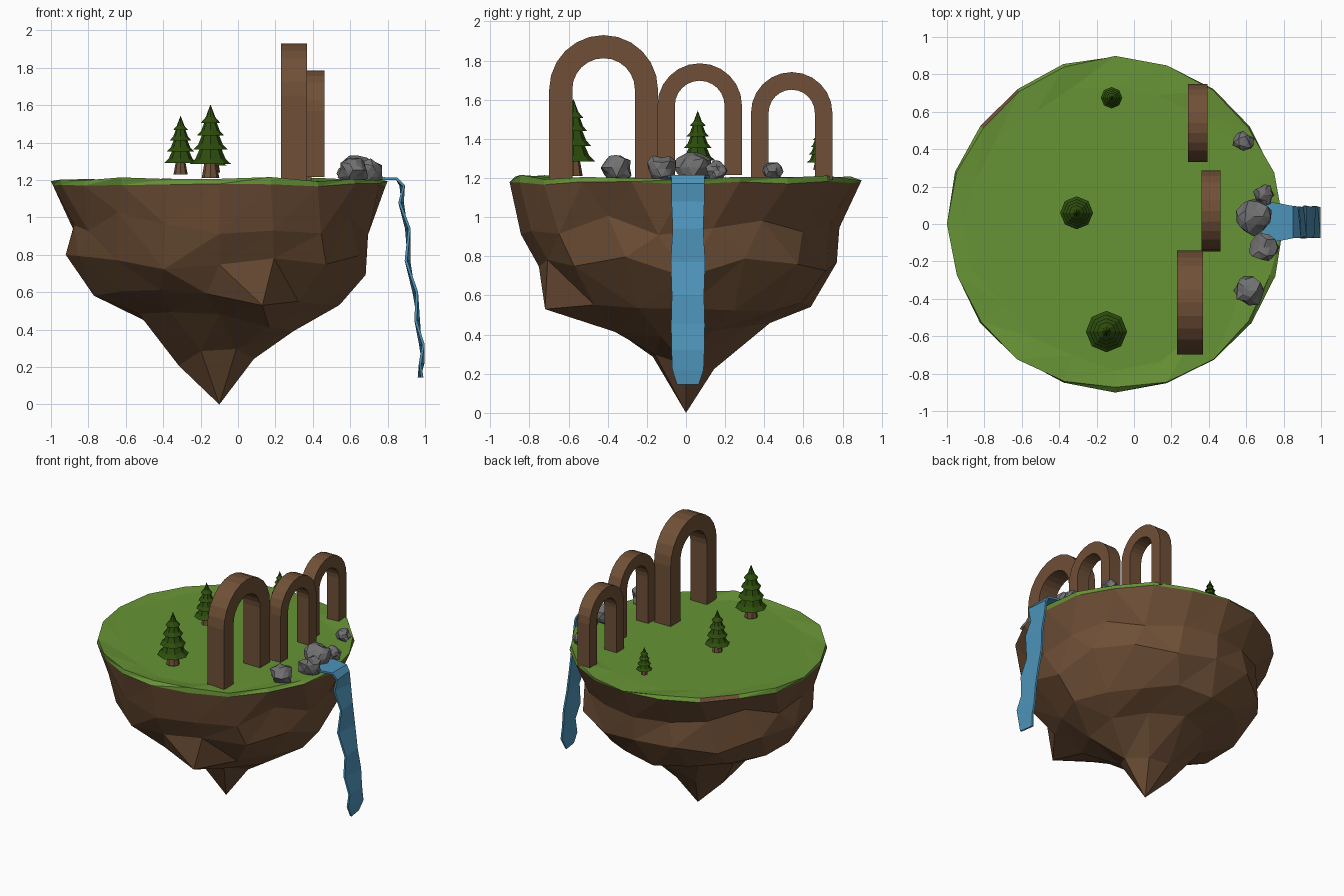
import bpy, bmesh, math, random
from mathutils import Vector

if "Cube" in bpy.data.objects:
    bpy.data.objects.remove(bpy.data.objects["Cube"])

random.seed(7)


def material(name, rgb):
    m = bpy.data.materials.new(name)
    m.diffuse_color = (*rgb, 1)
    m.use_nodes = True
    m.node_tree.nodes["Principled BSDF"].inputs["Base Color"].default_value = m.diffuse_color
    return m


BROWN = material("earth brown", (0.160, 0.080, 0.038))
GRASS = material("grass green", (0.136, 0.295, 0.036))
PINE = material("pine green", (0.026, 0.074, 0.004))
STONE = material("stone grey", (0.165, 0.165, 0.168))
WATER = material("water blue", (0.075, 0.295, 0.490))


def finish(bm, name, *mats):
    bmesh.ops.recalc_face_normals(bm, faces=bm.faces[:])
    me = bpy.data.meshes.new(name)
    bm.to_mesh(me)
    bm.free()
    for m in mats:
        me.materials.append(m)
    ob = bpy.data.objects.new(name, me)
    bpy.context.collection.objects.link(ob)
    return ob


def jit(a):
    return random.uniform(-a, a)


# ---------- island: stacked irregular rings stitched with triangles ----------
CX = -0.1


def ring(bm, n, off, ctrl, jr, jz):
    """ctrl: (radius, z) toward +x, +y, -x, -y, blended in between."""
    out = []
    for i in range(n):
        t = (i + off) / n
        k, f = int(t * 4) % 4, t * 4 % 1
        (r0, z0), (r1, z1) = ctrl[k], ctrl[(k + 1) % 4]
        r, z = r0 + (r1 - r0) * f + jit(jr), z0 + (z1 - z0) * f + jit(jz)
        a = t * math.tau
        out.append((t, bm.verts.new((CX + r * math.cos(a), r * math.sin(a), z))))
    return out


def stitch(bm, A, B, mat):
    i = j = 0
    while i < len(A) or j < len(B):
        ta = A[i + 1][0] if i + 1 < len(A) else A[0][0] + 1 + (i >= len(A)) * 9
        tb = B[j + 1][0] if j + 1 < len(B) else B[0][0] + 1 + (j >= len(B)) * 9
        a, b = A[i % len(A)][1], B[j % len(B)][1]
        if ta <= tb:
            i += 1
            f = bm.faces.new((a, b, A[i % len(A)][1]))
        else:
            j += 1
            f = bm.faces.new((a, b, B[j % len(B)][1]))
        f.material_index = mat


bm = bmesh.new()
inner = ring(bm, 20, 0, [(0.77, 1.195)] * 4, 0.05, 0)
rim = ring(bm, 20, 0, [(0.885, 1.200)] * 4, 0.014, 0.016)
lip = ring(bm, 20, 0, [(0.894, 1.175)] * 4, 0.008, 0.010)
r1 = ring(bm, 18, 0.5, [(0.80, 0.95), (0.79, 1.0), (0.79, 0.98), (0.86, 0.96)], 0.02, 0.06)
r2 = ring(bm, 16, 0, [(0.78, 0.74), (0.79, 0.74), (0.80, 0.77), (0.78, 0.77)], 0.03, 0.05)
r3 = ring(bm, 15, 0, [(0.62, 0.54), (0.62, 0.54), (0.68, 0.58), (0.62, 0.60)], 0.025, 0.03)
r4 = ring(bm, 10, 0.5, [(0.42, 0.39), (0.41, 0.45), (0.43, 0.48), (0.45, 0.46)], 0.02, 0.03)
r5 = ring(bm, 6, 0, [(0.19, 0.24), (0.16, 0.22), (0.22, 0.21), (0.18, 0.30)], 0.01, 0.02)
# sharp outcrop on the front
r3[12][1].co = (0.13, -0.72, 0.53)
# exact left and right extent of the rim
rim[0][1].co.x, rim[10][1].co.x = 0.8, -1.0

bm.faces.new([v for _, v in inner]).material_index = 1
stitch(bm, inner, rim, 1)
stitch(bm, rim, lip, 1)
for A, B in ((lip, r1), (r1, r2), (r2, r3), (r3, r4), (r4, r5)):
    stitch(bm, A, B, 0)
tip = bm.verts.new((CX, 0, 0))
for k in range(6):
    bm.faces.new((r5[k][1], r5[(k + 1) % 6][1], tip))
# bare patch of earth on the back left of the rim
for f in bm.faces:
    c = f.calc_center_median()
    a = math.degrees(math.atan2(c.y, c.x - CX))
    if f.material_index == 1 and 125 < a < 145 and math.hypot(c.x - CX, c.y) > 0.86:
        f.material_index = 0
finish(bm, "floating_island", BROWN, GRASS)


# ---------- arches: half-round profile swept through x ----------
def arch(name, x0, x1, cy, ro, ri, z0, spring, n=12):
    bm = bmesh.new()

    def curve(r):
        arc = [(cy + r * math.cos(math.pi * i / n), spring + r * math.sin(math.pi * i / n))
               for i in range(n + 1)]
        return [(cy + r, z0)] + arc + [(cy - r, z0)]
    o, i = curve(ro), curve(ri)
    strips = [[bm.verts.new((x, y, z)) for y, z in c]
              for x, c in ((x0, o), (x1, o), (x1, i), (x0, i))]
    for s in range(4):
        A, B = strips[s], strips[(s + 1) % 4]
        for k in range(len(A) - 1):
            bm.faces.new((A[k], A[k + 1], B[k + 1], B[k]))
    for k in (0, -1):
        bm.faces.new([s[k] for s in strips])
    finish(bm, name, BROWN)


arch("large_arch", 0.23, 0.37, -0.421, 0.278, 0.16, 1.195, 1.652)
arch("middle_arch", 0.36, 0.463, 0.07, 0.216, 0.127, 1.215, 1.570)
arch("small_arch", 0.29, 0.392, 0.540, 0.208, 0.118, 1.19, 1.533)


# ---------- pine trees: flared trunk and four skirts with flared brims ----------
def cone(bm, r0, r1, z0, z1, n, loc):
    vs = bmesh.ops.create_cone(bm, cap_ends=True, segments=n, radius1=r0, radius2=r1,
                               depth=z1 - z0)["verts"]
    for v in vs:
        v.co += Vector((loc[0], loc[1], (z0 + z1) / 2))


def tree(name, x, y, base, h):
    bm = bmesh.new()
    cone(bm, 0.12 * h, 0.08 * h, base, base + 0.22 * h, 8, (x, y))
    finish(bm, name + "_trunk", BROWN)
    bm = bmesh.new()
    tiers = [(0.19, 0.43, 0.28, 0.13), (0.39, 0.62, 0.23, 0.10),
             (0.58, 0.79, 0.18, 0.07), (0.75, 1.0, 0.13, 0.0)]
    for z0, z1, ra, rb in tiers:
        zm, rm = z0 + (z1 - z0) * 0.3, ra + (rb - ra) * 0.5
        cone(bm, ra * h, rm * h, base + z0 * h, base + zm * h, 8, (x, y))
        cone(bm, rm * h, rb * h, base + zm * h, base + z1 * h, 8, (x, y))
    finish(bm, name + "_foliage", PINE)


tree("large_pine", -0.147, -0.575, 1.21, 0.395)
tree("middle_pine", -0.307, 0.06, 1.23, 0.315)
tree("small_pine", -0.12, 0.675, 1.24, 0.205)

# ---------- boulders around the spring ----------
ROCKS = [(0.64, 0.04, 0.102, 0.085), (0.695, -0.125, 0.086, 0.075), (0.615, -0.355, 0.088, 0.085),
         (0.695, 0.155, 0.060, 0.055), (0.585, 0.44, 0.057, 0.052)]
for k, (x, y, r, rz) in enumerate(ROCKS):
    bm = bmesh.new()
    bmesh.ops.create_icosphere(bm, subdivisions=2, radius=1)
    for v in bm.verts:
        d = v.co * random.uniform(0.72, 1.08)
        v.co = (x + d.x * r, y + d.y * r, max(1.19, 1.252 + (rz - 0.083) * 0.6 + d.z * rz))
    finish(bm, f"boulder_{k + 1}", STONE)

# ---------- waterfall: wavy ribbon pouring over the edge ----------
PATH = [(0.68, 1.205, 0.115), (0.78, 1.208, 0.10), (0.848, 1.208, 0.086), (0.878, 1.17, 0.084),
        (0.872, 1.08, 0.084), (0.908, 0.94, 0.078), (0.906, 0.77, 0.088), (0.948, 0.60, 0.082),
        (0.958, 0.45, 0.086), (0.983, 0.32, 0.084), (0.982, 0.22, 0.08), (0.976, 0.145, 0.055)]
bm = bmesh.new()
prev = None
for k, (x, z, w) in enumerate(PATH):
    tw = 0.008 * (-1) ** k if k > 2 else 0
    row = [bm.verts.new((x + s * tw, 0.01 + s * w, z)) for s in (-1, 1)]
    if prev:
        bm.faces.new((prev[0], row[0], row[1], prev[1]))
    prev = row
water = finish(bm, "waterfall", WATER)
solid = water.modifiers.new("thickness", "SOLIDIFY")
solid.thickness = 0.014
solid.offset = 0
